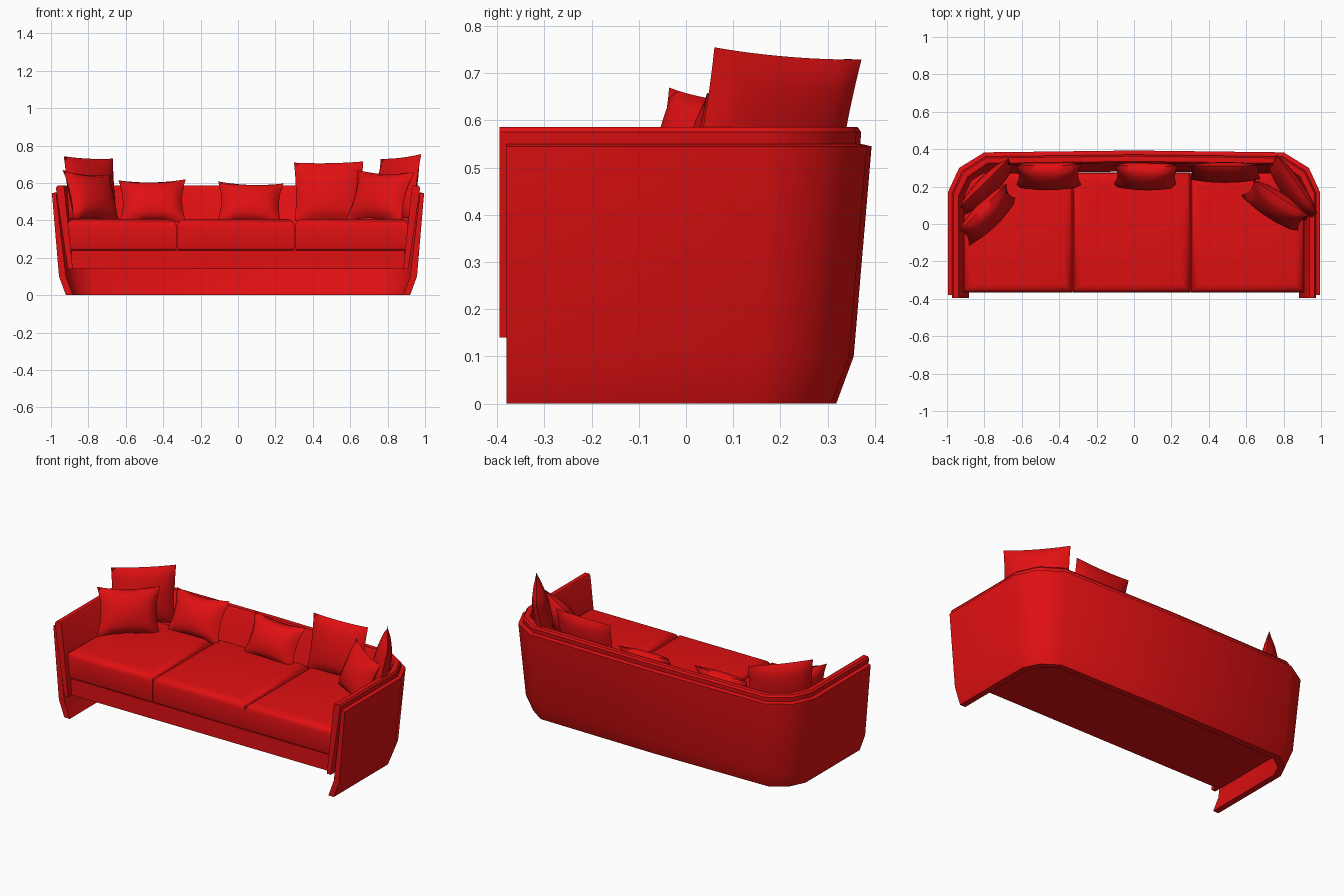
import bpy, bmesh
from math import radians, sqrt
from mathutils import Matrix

cube = bpy.data.objects.get("Cube")
if cube:
    bpy.data.objects.remove(cube)

red = bpy.data.materials.new("red_fabric")
red.use_nodes = True
RED = (0.75, 0.005, 0.006, 1)
red.diffuse_color = RED
red.node_tree.nodes["Principled BSDF"].inputs["Base Color"].default_value = RED


def finish(name, bm, angle=40, bevel=0, segments=3):
    """Turn a bmesh into a smooth-shaded red object."""
    bmesh.ops.recalc_face_normals(bm, faces=bm.faces)
    mesh = bpy.data.meshes.new(name)
    bm.to_mesh(mesh)
    bm.free()
    mesh.materials.append(red)
    obj = bpy.data.objects.new(name, mesh)
    bpy.context.collection.objects.link(obj)
    bpy.ops.object.select_all(action='DESELECT')
    obj.select_set(True)
    bpy.context.view_layer.objects.active = obj
    if bevel:
        mod = obj.modifiers.new("soft_edges", 'BEVEL')
        mod.width, mod.segments = bevel, segments
        bpy.ops.object.modifier_apply(modifier=mod.name)
    bpy.ops.object.shade_smooth_by_angle(angle=radians(angle))
    return obj


def wall(name, front, profile):
    """Sweep an (outward offset, height) profile round the U-shaped plan."""
    half = [(0.995, front, 1, 0), (0.995, 0.17, 1, 0.3), (0.935, 0.30, 0.8, 0.8),
            (0.80, 0.383, 0.3, 1)]
    path = half + [(0, 0.393, 0, 1)] + [(-x, y, -nx, ny) for x, y, nx, ny in reversed(half)]
    bm = bmesh.new()
    rings = [[bm.verts.new((x + nx * o, y + ny * o, z)) for o, z in profile]
             for x, y, nx, ny in path]
    n = len(profile)
    for a, b in zip(rings, rings[1:]):
        for i in range(n):
            j = (i + 1) % n
            bm.faces.new((a[i], a[j], b[j], b[i]))
    bm.faces.new(rings[0])
    bm.faces.new(rings[-1])
    return finish(name, bm)


# Outer shell with tucked-in foot, and the taller lining inside it
wall("outer_shell", -0.38, [(-0.075, 0), (-0.038, 0.1), (0, 0.545), (-0.022, 0.55),
                            (-0.075, 0.1), (-0.112, 0)])
wall("inner_lining", -0.395, [(-0.085, 0.14), (-0.024, 0.55), (-0.022, 0.575), (-0.03, 0.586),
                              (-0.058, 0.586), (-0.066, 0.575), (-0.112, 0.14)])

# Base under the seats, with cut rear corners
bm = bmesh.new()
side = [(0.89, -0.36), (0.89, 0.12), (0.81, 0.22), (0.70, 0.268)]
plan = side + [(-x, y) for x, y in reversed(side)]
base = bm.faces.new([bm.verts.new((x, y, 0.14)) for x, y in plan])
top = bmesh.ops.extrude_face_region(bm, geom=[base])["geom"]
bmesh.ops.translate(bm, vec=(0, 0, 0.10),
                    verts=[v for v in top if isinstance(v, bmesh.types.BMVert)])
finish("seat_base", bm)


def seat(name, x0, x1):
    """Plump seat cushion resting on the base."""
    bm = bmesh.new()
    bmesh.ops.create_cube(bm, size=1, matrix=Matrix.Translation(((x0 + x1) / 2, -0.045, 0.324))
                          @ Matrix.Diagonal((x1 - x0, 0.64, 0.168, 1)))
    top_edges = [e for e in bm.edges if all(v.co.z > 0.3 for v in e.verts)]
    low_edges = [e for e in bm.edges if e not in top_edges]
    bmesh.ops.bevel(bm, geom=top_edges, offset=0.045, segments=4, profile=0.5, affect='EDGES')
    low_edges = [e for e in low_edges if e.is_valid]
    bmesh.ops.bevel(bm, geom=low_edges, offset=0.012, segments=2, profile=0.5, affect='EDGES')
    finish(name, bm, 50)


seat("seat_right", -0.915, -0.328)
seat("seat_middle", -0.326, 0.302)
seat("seat_left", 0.304, 0.91)


def pillow(name, size, depth, place, lean, yaw, roll=0, pinch=0.12):
    """Scatter pillow with pointed corners; place is the middle of its lower edge."""
    w, h = size
    bm = bmesh.new()
    for sign in (1, -1):
        made = bmesh.ops.create_grid(bm, x_segments=12, y_segments=12, size=1)["verts"]
        for v in made:
            u, t = v.co.x, v.co.y
            puff = sqrt(max(0, (1 - u * u) * (1 - t * t)))
            v.co = (w / 2 * u * (1 - pinch * (1 - t * t)),
                    sign * depth / 2 * puff,
                    h / 2 * (1 + t * (1 - pinch * (1 - u * u))))
    bmesh.ops.remove_doubles(bm, verts=bm.verts, dist=0.0005)
    turn = (Matrix.Translation(place) @ Matrix.Rotation(radians(yaw), 4, 'Z')
            @ Matrix.Rotation(radians(-lean), 4, 'X') @ Matrix.Rotation(radians(roll), 4, 'Y'))
    bmesh.ops.transform(bm, matrix=turn, verts=bm.verts)
    finish(name, bm, 60)


# Large pillows against the corners and back
pillow("large_pillow_right", (0.37, 0.34), 0.10, (-0.775, 0.18, 0.40), 8, 45, 2, 0.04)
pillow("large_pillow_left", (0.38, 0.35), 0.10, (0.825, 0.155, 0.40), 12, -56, -4, 0.04)
pillow("large_pillow_back", (0.37, 0.32), 0.09, (0.49, 0.24, 0.40), 13, 0, -1, 0.04)

# Small pillows leaning along the back and arms
pillow("small_pillow_right", (0.36, 0.28), 0.13, (-0.755, 0.01, 0.395), 20, 46, 4)
pillow("small_pillow_back_right", (0.36, 0.26), 0.13, (-0.455, 0.20, 0.385), 27, 0, -1)
pillow("small_pillow_back_middle", (0.35, 0.25), 0.13, (0.06, 0.20, 0.38), 27, 0, 2)
pillow("small_pillow_left", (0.36, 0.29), 0.13, (0.725, 0.055, 0.395), 22, -32, 2)
